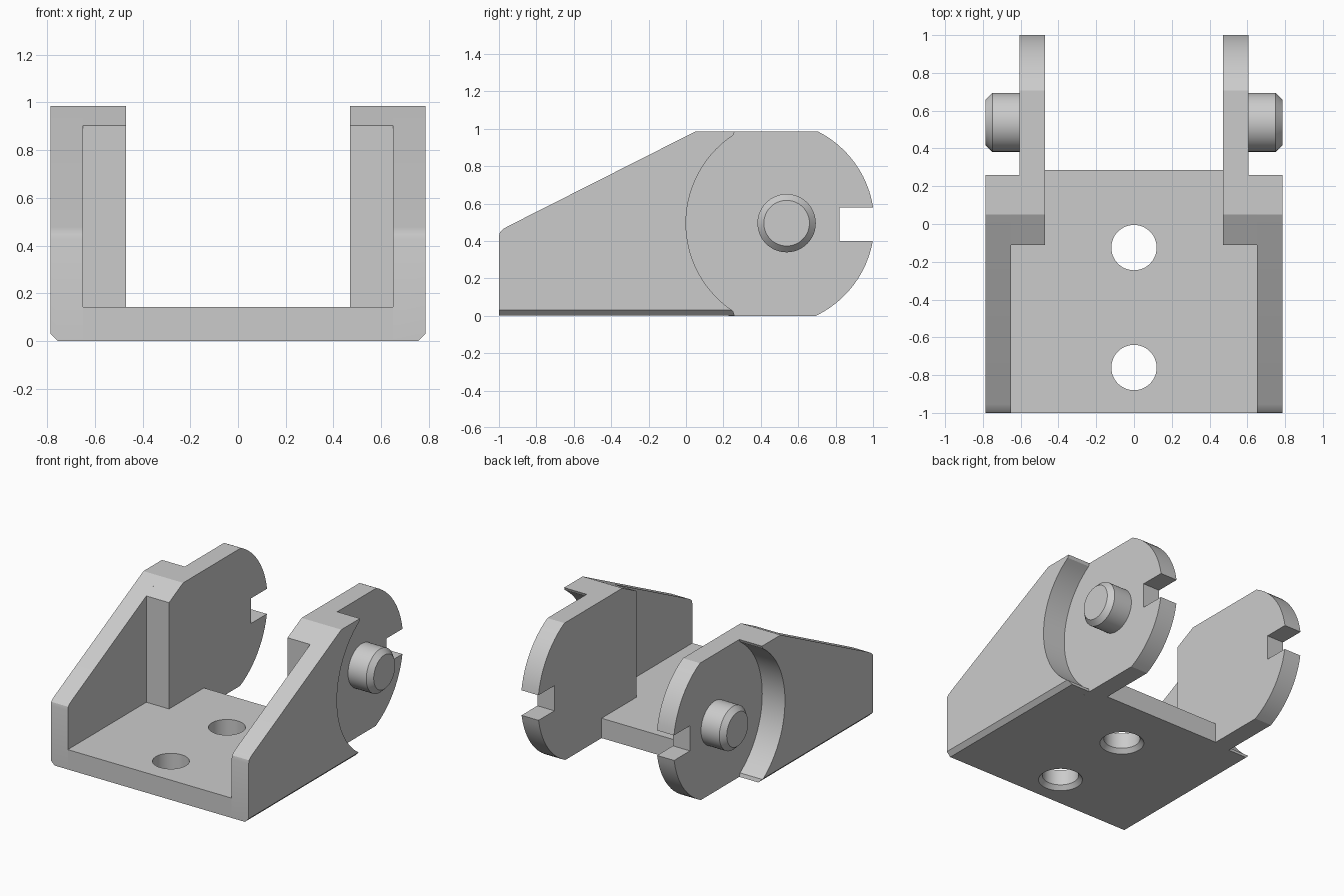
import bpy, bmesh, math
from mathutils import Matrix, Vector

cube = bpy.data.objects.get("Cube")
if cube:
    bpy.data.objects.remove(cube, do_unlink=True)

grey = bpy.data.materials.new("light_grey")
grey.use_nodes = True
colour = (0.6, 0.6, 0.6, 1)
grey.diffuse_color = colour
grey.node_tree.nodes["Principled BSDF"].inputs["Base Color"].default_value = colour


def finish(name, bm):
    """Turn a bmesh into a shaded object."""
    bmesh.ops.recalc_face_normals(bm, faces=bm.faces[:])
    mesh = bpy.data.meshes.new(name)
    bm.to_mesh(mesh)
    bm.free()
    mesh.materials.append(grey)
    obj = bpy.data.objects.new(name, mesh)
    bpy.context.collection.objects.link(obj)
    smooth(obj)
    return obj


def smooth(obj):
    bpy.ops.object.select_all(action='DESELECT')
    obj.select_set(True)
    bpy.context.view_layer.objects.active = obj
    bpy.ops.object.shade_smooth_by_angle(angle=math.radians(25))


def prism(points, depth):
    """Extrude a closed outline of 3D points along a vector."""
    bm = bmesh.new()
    face = bm.faces.new([bm.verts.new(p) for p in points])
    new = bmesh.ops.extrude_face_region(bm, geom=[face])["geom"]
    verts = [g for g in new if isinstance(g, bmesh.types.BMVert)]
    bmesh.ops.translate(bm, verts=verts, vec=Vector(depth))
    return bm


def side_plate(profile, side, inner, outer):
    """Extrude a (y, z) profile sideways on one side of the model."""
    pts = [(side * inner, y, z) for y, z in profile]
    return prism(pts, (side * (outer - inner), 0, 0))


def lathe(rings, matrix, segments=48):
    """Closed round solid from (radius, height) rings."""
    bm = bmesh.new()
    loops = []
    for r, h in rings:
        angles = [2 * math.pi * i / segments for i in range(segments)]
        loops.append([bm.verts.new((r * math.cos(a), r * math.sin(a), h)) for a in angles])
    for low, high in zip(loops, loops[1:]):
        for i in range(segments):
            j = (i + 1) % segments
            bm.faces.new((low[i], low[j], high[j], high[i]))
    bm.faces.new(loops[0])
    bm.faces.new(loops[-1])
    bm.transform(matrix)
    return bm


def arc(cy, cz, r, start, end, n):
    angles = [math.radians(start + (end - start) * i / n) for i in range(n + 1)]
    return [(cy + r * math.cos(a), cz + r * math.sin(a)) for a in angles]


TOP, MID = 0.985, 0.495
BLOCK_Y, BLOCK_TOP = -0.11, 0.904
RECESS = [(0.26, 0)] + arc(0.564, MID, 0.564, 236.4, 123.6, 28) + [(0.26, TOP), (0.05, TOP)]

# Outlines of the cheek, the block behind it and the slotted ear
cheek = [(-1, 0)] + RECESS + [(-0.955, 0.477), (-0.98, 0.462), (-0.995, 0.447), (-1, 0.425)]
block = [(BLOCK_Y, 0)] + RECESS + [(BLOCK_Y, BLOCK_TOP)]
ear = ([(BLOCK_Y, 0)]
       + arc(0.458, MID, 0.549, -64.4, -10, 12)
       + [(0.82, 0.40), (0.82, 0.58)]
       + arc(0.458, MID, 0.549, 8.9, 63.2, 12)
       + [(0.05, TOP), (BLOCK_Y, BLOCK_TOP)])

for side, label in ((1, "left"), (-1, "right")):
    # Sloped cheek with a chamfered lower edge
    bm = side_plate(cheek, side, 0.65, 0.785)
    bmesh.ops.bisect_plane(bm, geom=bm.verts[:] + bm.edges[:] + bm.faces[:],
                           plane_co=(side * 0.755, 0, 0), plane_no=(side, 0, -1),
                           clear_outer=True)
    bmesh.ops.holes_fill(bm, edges=[e for e in bm.edges if e.is_boundary])
    finish(label + "_cheek", bm)
    finish(label + "_shoulder_block", side_plate(block, side, 0.605, 0.65))
    finish(label + "_slotted_ear", side_plate(ear, side, 0.47, 0.605))
    # Pivot pin with a chamfered end
    turn = Matrix.Translation((0, 0.538, MID)) @ Matrix.Rotation(side * math.pi / 2, 4, 'Y')
    finish(label + "_pivot_pin",
           lathe([(0.156, 0.6), (0.156, 0.75), (0.122, 0.785)], turn))

# Floor plate, narrower between the ears
half = [(0.65, -1), (0.65, BLOCK_Y), (0.47, BLOCK_Y), (0.47, 0.285)]
outline = half + [(-x, y) for x, y in reversed(half)]
floor = finish("floor_plate", prism([(x, y, 0) for x, y in outline], (0, 0, 0.142)))

# Two screw holes, countersunk from below
for y in (-0.125, -0.76):
    rings = [(0.155, -0.01), (0.12, 0.03), (0.12, 0.2)]
    cutter = finish("hole_cutter", lathe(rings, Matrix.Translation((0, y, 0))))
    cutter.hide_render = True
    mod = floor.modifiers.new("screw_hole", 'BOOLEAN')
    mod.operation = 'DIFFERENCE'
    mod.solver = 'EXACT'
    mod.object = cutter
    bpy.context.view_layer.objects.active = floor
    bpy.ops.object.modifier_apply(modifier=mod.name)
    bpy.data.objects.remove(cutter, do_unlink=True)
smooth(floor)
